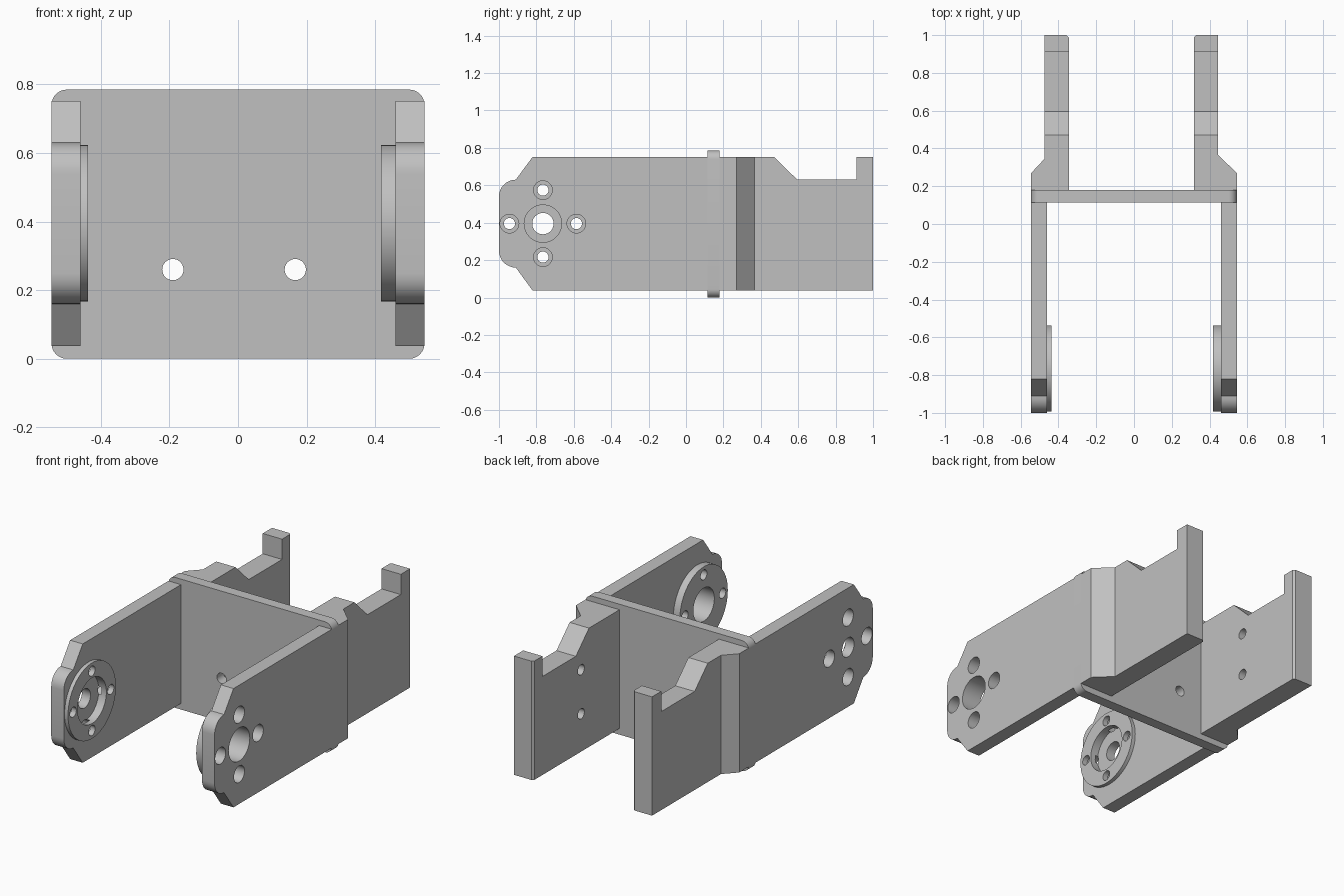
import bpy, bmesh, math
from mathutils import Vector

cube = bpy.data.objects.get("Cube")
if cube:
    bpy.data.objects.remove(cube, do_unlink=True)

grey = bpy.data.materials.new("plain grey")
grey.use_nodes = True
GREY = (0.53, 0.53, 0.53, 1)
grey.diffuse_color = GREY
grey.node_tree.nodes["Principled BSDF"].inputs["Base Color"].default_value = GREY

# Where a 2D profile point lands, for each extrusion axis
PLACE = {
    "x": lambda a, b, t: Vector((t, a, b)),
    "y": lambda a, b, t: Vector((a, t, b)),
    "z": lambda a, b, t: Vector((a, b, t)),
}


def prism(name, profile, axis, start, end):
    """Extrude a closed 2D profile along an axis."""
    place = PLACE[axis]
    bm = bmesh.new()
    face = bm.faces.new([bm.verts.new(place(a, b, start)) for a, b in profile])
    out = bmesh.ops.extrude_face_region(bm, geom=[face])
    moved = [v for v in out["geom"] if isinstance(v, bmesh.types.BMVert)]
    bmesh.ops.translate(bm, verts=moved, vec=place(0, 0, end - start))
    bmesh.ops.recalc_face_normals(bm, faces=bm.faces)
    mesh = bpy.data.meshes.new(name)
    bm.to_mesh(mesh)
    bm.free()
    mesh.materials.append(grey)
    obj = bpy.data.objects.new(name, mesh)
    bpy.context.collection.objects.link(obj)
    return obj


def arc(cx, cy, r, first, last, steps):
    angles = [math.radians(first + (last - first) * i / steps) for i in range(steps + 1)]
    return [(cx + r * math.cos(a), cy + r * math.sin(a)) for a in angles]


def cylinder(name, a, b, r, axis, start, end, sides=32):
    return prism(name, arc(a, b, r, 0, 360, sides)[:-1], axis, start, end)


def combine(obj, tool, operation="DIFFERENCE"):
    """Apply a boolean and remove the tool."""
    mod = obj.modifiers.new("boolean", "BOOLEAN")
    mod.operation, mod.object, mod.solver = operation, tool, "EXACT"
    bpy.context.view_layer.objects.active = obj
    bpy.ops.object.modifier_apply(modifier=mod.name)
    bpy.data.objects.remove(tool, do_unlink=True)


LOW, HIGH, MID = 0.037, 0.752, 0.395
WALL_FRONT, WALL_BACK = 0.115, 0.18
HALF = 0.544
HUB_Y, HUB_R = -0.765, 0.228

# Cross wall with rounded corners and two screw holes
r, top = 0.045, 0.785
outline = (arc(HALF - r, top - r, r, 0, 90, 8) + arc(r - HALF, top - r, r, 90, 180, 8)
           + arc(r - HALF, r, r, 180, 270, 8) + arc(HALF - r, r, r, 270, 360, 8))
wall = prism("cross_wall", outline, "y", WALL_FRONT, WALL_BACK)
for x in (-0.19, 0.167):
    combine(wall, cylinder("cutter", x, 0.26, 0.031, "y", 0, 0.3))

# Front arm outline: chamfered shoulders and a rounded nose
nose = arc(-0.91, 0.54, 0.09, 90, 180, 8) + arc(-0.91, 0.25, 0.09, 180, 270, 8)
arm_outline = [(WALL_FRONT, LOW), (WALL_FRONT, HIGH), (-0.82, HIGH)] + nose + [(-0.82, LOW)]


def front_arm(name, side, boss_x, bore):
    arm = prism(name, arm_outline, "x", side * HALF, side * 0.46)
    # Round boss on the inner face
    boss = cylinder("boss", HUB_Y, MID, HUB_R, "x", side * 0.48, side * boss_x, 64)
    combine(arm, boss, "UNION")
    # Central bore
    combine(arm, cylinder("cutter", HUB_Y, MID, bore, "x", side * 0.3, side * 0.7, 48))
    # Four screw holes, counterbored from outside
    for i in range(4):
        a = i * math.pi / 2
        y, z = HUB_Y + 0.179 * math.cos(a), MID + 0.179 * math.sin(a)
        combine(arm, cylinder("cutter", y, z, 0.03, "x", side * 0.3, side * 0.7, 24))
        combine(arm, cylinder("cutter", y, z, 0.05, "x", side * 0.47, side * 0.7))
    return arm


left_arm = front_arm("left_front_arm", 1, 0.417, 0.1)
right_arm = front_arm("right_front_arm", -1, 0.437, 0.057)
# Bearing recess inside the right boss
combine(right_arm, cylinder("cutter", HUB_Y, MID, 0.137, "x", -0.3, -0.487, 48))


def rear_arm(name, side, inner, outer, taper_end):
    plan = [(inner, WALL_BACK), (HALF, WALL_BACK), (HALF, 0.27), (outer, taper_end),
            (outer, 1), (inner + 0.012, 1), (inner, 0.988)]
    arm = prism(name, [(side * x, y) for x, y in plan], "z", LOW, HIGH)
    # Sloped notch along the top, leaving an end tab
    notch = [(0.47, HIGH), (0.595, 0.63), (0.912, 0.63), (0.912, 0.9), (0.47, 0.9)]
    combine(arm, prism("cutter", notch, "x", side * 0.2, side * 0.7))
    # Blind screw holes in the inner face
    for z in (0.265, 0.53):
        combine(arm, cylinder("cutter", 0.545, z, 0.031, "x", side * 0.2, side * (inner + 0.09)))
    return arm


left_rear = rear_arm("left_rear_arm", 1, 0.317, 0.446, 0.365)
right_rear = rear_arm("right_rear_arm", -1, 0.345, 0.474, 0.345)

# Smooth the round surfaces, keep edges sharp
bpy.ops.object.select_all(action="DESELECT")
for obj in (wall, left_arm, right_arm, left_rear, right_rear):
    obj.select_set(True)
bpy.context.view_layer.objects.active = wall
bpy.ops.object.shade_smooth_by_angle(angle=math.radians(25))
